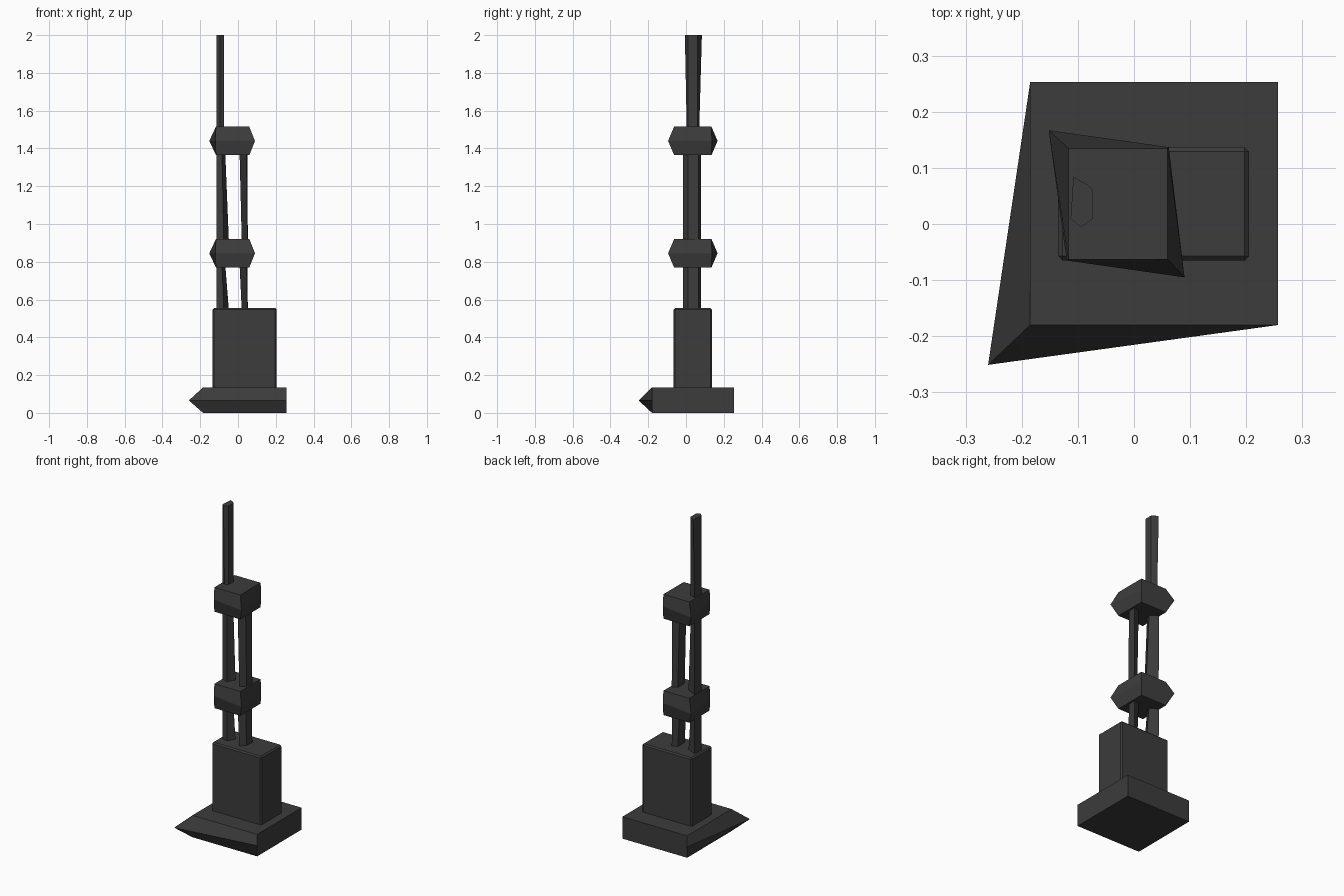
import bpy, bmesh

if "Cube" in bpy.data.objects:
    bpy.data.objects.remove(bpy.data.objects["Cube"])

mat = bpy.data.materials.new("dark charcoal")
mat.diffuse_color = (0.045, 0.045, 0.045, 1)
mat.use_nodes = True
mat.node_tree.nodes["Principled BSDF"].inputs["Base Color"].default_value = mat.diffuse_color


def loft(name, rings, bevel=0.0):
    """Solid skinned through rings, each ring = (z, [(x, y), ...])."""
    bm = bmesh.new()
    loops = [[bm.verts.new((x, y, z)) for x, y in pts] for z, pts in rings]
    n = len(loops[0])
    for a, b in zip(loops, loops[1:]):
        for i in range(n):
            j = (i + 1) % n
            bm.faces.new((a[i], a[j], b[j], b[i]))
    bm.faces.new(loops[0][::-1])
    bm.faces.new(loops[-1])
    bmesh.ops.recalc_face_normals(bm, faces=bm.faces)
    me = bpy.data.meshes.new(name)
    bm.to_mesh(me)
    bm.free()
    me.materials.append(mat)
    ob = bpy.data.objects.new(name, me)
    bpy.context.collection.objects.link(ob)
    if bevel:
        mod = ob.modifiers.new("edge", 'BEVEL')
        mod.width = bevel
        mod.segments = 1
        mod.limit_method = 'ANGLE'
    return ob


def rect(x0, x1, y0, y1):
    return [(x0, y0), (x1, y0), (x1, y1), (x0, y1)]


# base slab with one corner drawn out to a spike at mid height
slab = rect(-0.185, 0.257, -0.18, 0.253)
loft("base_slab", [(0, slab), (0.066, [(-0.26, -0.251)] + slab[1:]), (0.135, slab)])

# main block
loft("main_block", [(0.125, rect(-0.135, 0.205, -0.065, 0.137)),
                    (0.555, rect(-0.135, 0.205, -0.065, 0.137))], 0.008)

# two collars, each with two opposite corners drawn out
top = rect(-0.117, 0.06, -0.063, 0.135)
mid = [(-0.12, -0.065), (0.09, -0.095), (0.062, 0.137), (-0.152, 0.167)]
for name, z in (("lower_collar", 0.77), ("upper_collar", 1.365)):
    loft(name, [(z, top), (z + 0.075, mid), (z + 0.15, top)])

# paired posts between block and collars, slightly tapered and skewed
for name, z0, z1 in (("lower", 0.54, 0.79), ("upper", 0.90, 1.39)):
    loft(name + "_left_post", [
        (z0, [(-0.115, 0.012), (-0.075, -0.002), (-0.048, 0.045), (-0.113, 0.078)]),
        (z1, [(-0.115, 0.012), (-0.085, 0.012), (-0.068, 0.05), (-0.113, 0.08)])])
    loft(name + "_right_post", [
        (z0, [(0.02, -0.015), (0.05, 0.012), (0.052, 0.065), (0.02, 0.052)]),
        (z1, [(0.008, -0.015), (0.045, 0.01), (0.05, 0.065), (0.008, 0.05)])])

# mast, spreading a little in depth towards the top
loft("mast", [
    (1.50, [(-0.113, 0.012), (-0.095, 0.004), (-0.073, 0.012),
            (-0.073, 0.06), (-0.085, 0.063), (-0.108, 0.07)]),
    (2.00, [(-0.113, 0.010), (-0.095, -0.006), (-0.073, 0.010),
            (-0.073, 0.06), (-0.083, 0.07), (-0.108, 0.084)])])
